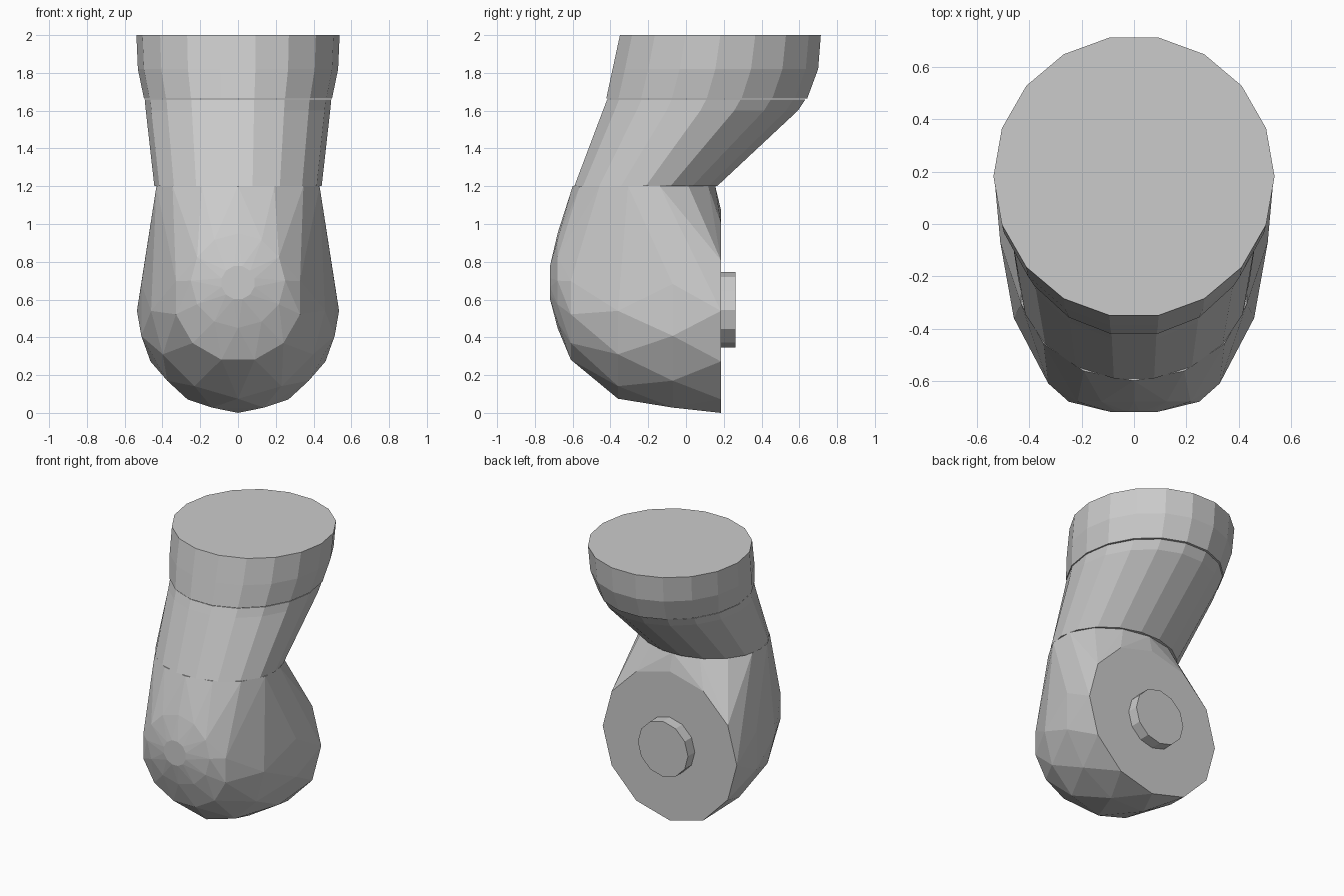
import bpy, bmesh
from math import sin, cos, pi

if "Cube" in bpy.data.objects:
    bpy.data.objects.remove(bpy.data.objects["Cube"])


def finish(bm, name):
    bmesh.ops.recalc_face_normals(bm, faces=bm.faces)
    me = bpy.data.meshes.new(name)
    bm.to_mesh(me)
    bm.free()
    ob = bpy.data.objects.new(name, me)
    bpy.context.collection.objects.link(ob)
    return ob


def h_ring(z, front, back, rx, n=16, turn=0.5):
    # horizontal ellipse between two y values
    cy, ry = (front + back) / 2, (back - front) / 2
    return [(rx * cos(2 * pi * (i + turn) / n), cy + ry * sin(2 * pi * (i + turn) / n), z)
            for i in range(n)]


def v_ring(y, zc, r, n=12, turn=0.0, rx=None):
    # upright circle facing along y
    return [((rx or r) * cos(2 * pi * (i + turn) / n), y, zc + r * sin(2 * pi * (i + turn) / n))
            for i in range(n)]


def loft(name, rings):
    bm = bmesh.new()
    vs = [[bm.verts.new(p) for p in ring] for ring in rings]
    n = len(vs[0])
    for a, b in zip(vs, vs[1:]):
        for i in range(n):
            j = (i + 1) % n
            bm.faces.new((a[i], a[j], b[j], b[i]))
    bm.faces.new(vs[0])
    bm.faces.new(vs[-1])
    return finish(bm, name)


def hull(name, points):
    bm = bmesh.new()
    for p in points:
        bm.verts.new(p)
    res = bmesh.ops.convex_hull(bm, input=bm.verts)
    loose = [v for v in bm.verts if not v.link_faces]
    bmesh.ops.delete(bm, geom=loose, context='VERTS')
    bmesh.ops.dissolve_limit(bm, angle_limit=0.02, verts=bm.verts, edges=bm.edges)
    return finish(bm, name)


# Upper sleeve, bulging backwards
loft("upper_sleeve", [h_ring(1.665, -0.43, 0.65, 0.498, 18, 0),
                      h_ring(1.82, -0.397, 0.708, 0.53, 18, 0),
                      h_ring(2.0, -0.358, 0.722, 0.538, 18, 0)])

# Slanted middle sleeve
loft("middle_sleeve", [h_ring(1.2, -0.597, 0.17, 0.443, 18, 0),
                       h_ring(1.6, -0.448, 0.60, 0.488, 18, 0),
                       h_ring(1.66, -0.425, 0.64, 0.494, 18, 0)])

# Rounded lower joint: hull of the top rim and a dome cut flat at the back
dome = [(0.185, 0.54, 0.535, 0), (-0.07, 0.545, 0.53, 0.5), (-0.36, 0.54, 0.46, 0),
        (-0.61, 0.61, 0.34, 0.5), (-0.68, 0.70, 0.25, 0), (-0.72, 0.69, 0.09, 0.5)]
pts = h_ring(1.2, -0.6, 0.155, 0.443, 14, 0.5)
for y, zc, r, turn in dome:
    pts += v_ring(y, zc, r, 12, turn)
low = min(p[2] for p in pts)
hull("lower_joint", [(x, y, max(z - low, 0)) if z < 0.1 else (x, y, z) for x, y, z in pts])

# Round connector peg on the flat back
loft("connector_peg", [v_ring(0.12, 0.545, 0.2, 12), v_ring(0.263, 0.545, 0.2, 12)])
